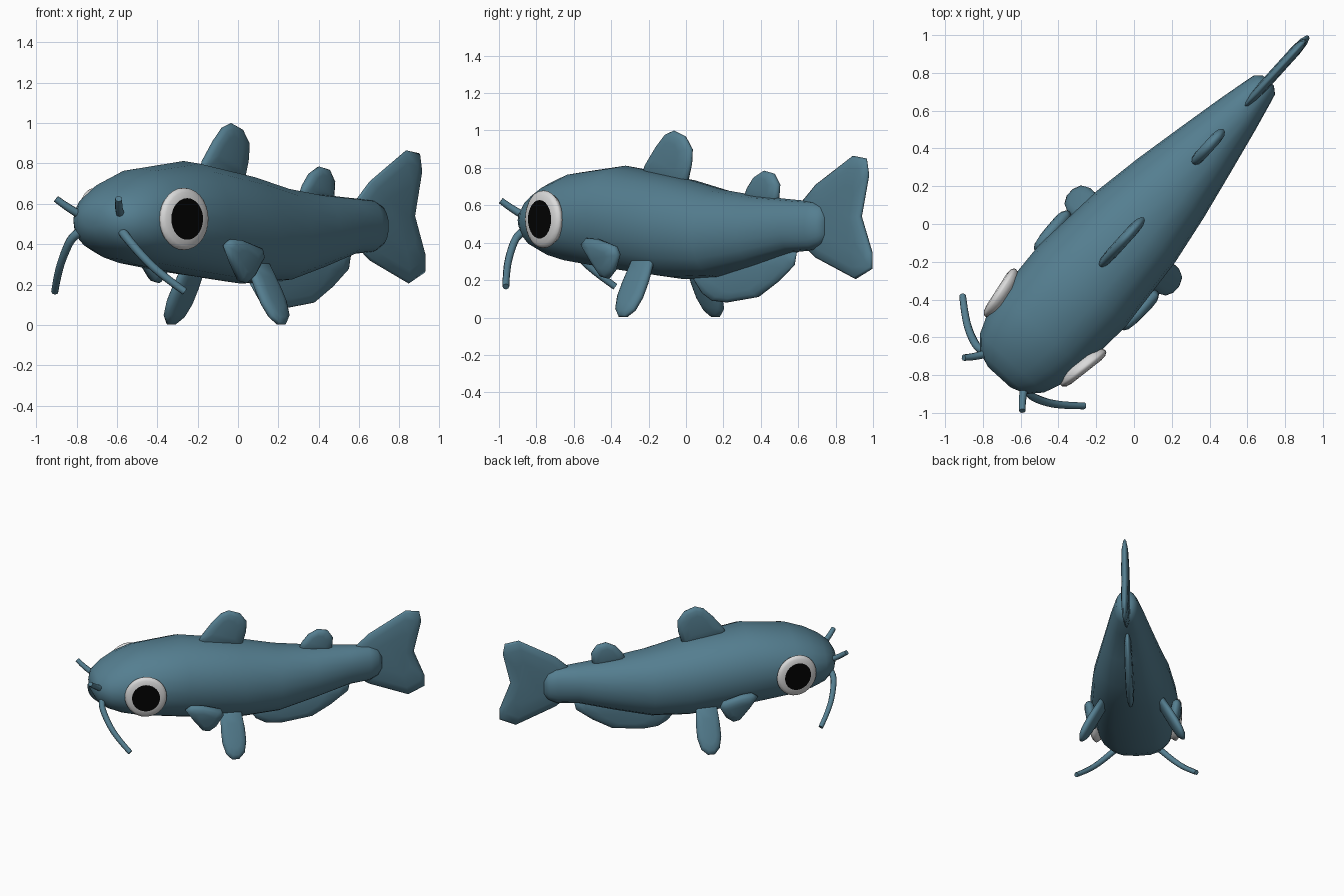
import bpy, bmesh, math
from mathutils import Vector, Matrix

old = bpy.data.objects.get("Cube")
if old:
    bpy.data.objects.remove(old)

# The fish is built along its own x axis (nose at -x), then turned diagonally
PLACE = Matrix.Rotation(math.radians(47.8), 4, 'Z') @ Matrix.Translation((0, -0.017, 0))


def material(name, rgb, rough=0.6):
    m = bpy.data.materials.new(name)
    m.use_nodes = True
    m.diffuse_color = (*rgb, 1)
    node = m.node_tree.nodes["Principled BSDF"]
    node.inputs["Base Color"].default_value = (*rgb, 1)
    node.inputs["Roughness"].default_value = rough
    return m


SKIN = material("slate_blue_skin", (0.09, 0.21, 0.28))
WHITE = material("eye_white", (0.7, 0.7, 0.7))
BLACK = material("pupil_black", (0.001, 0.001, 0.001))


def loft(name, rings, mats=(SKIN,), last_cap_mat=0):
    """Skin a list of equal-sized point rings and close both ends."""
    bm = bmesh.new()
    loops = [[bm.verts.new(PLACE @ Vector(p)) for p in ring] for ring in rings]
    n = len(loops[0])
    for a, b in zip(loops, loops[1:]):
        for i in range(n):
            j = (i + 1) % n
            bm.faces.new((a[i], a[j], b[j], b[i])).smooth = True
    bm.faces.new(loops[0][::-1]).smooth = True
    cap = bm.faces.new(loops[-1])
    cap.smooth = last_cap_mat == 0
    cap.material_index = last_cap_mat
    bmesh.ops.recalc_face_normals(bm, faces=bm.faces)
    mesh = bpy.data.meshes.new(name)
    bm.to_mesh(mesh)
    bm.free()
    for m in mats:
        mesh.materials.append(m)
    ob = bpy.data.objects.new(name, mesh)
    bpy.context.collection.objects.link(ob)
    return ob


def fin(name, outline, half, origin=(0, 0, 0), u=(1, 0, 0), v=(0, 0, 1)):
    """Lens-shaped fin from a flat outline in the plane of u and v."""
    o, u, v = Vector(origin), Vector(u).normalized(), Vector(v).normalized()
    w = u.cross(v).normalized()
    pts = [Vector(p) for p in outline]
    mid = sum(pts, Vector((0, 0))) / len(pts)
    rings = []
    for scale, h in ((0.5, -1), (0.8, -0.8), (0.96, -0.4), (1, 0), (0.96, 0.4), (0.8, 0.8), (0.5, 1)):
        flat = [mid + (p - mid) * scale for p in pts]
        rings.append([o + u * p.x + v * p.y + w * h * half for p in flat])
    return loft(name, rings)


def whisker(name, pts, radius):
    cu = bpy.data.curves.new(name, 'CURVE')
    cu.dimensions = '3D'
    cu.bevel_depth = radius
    cu.bevel_resolution = 2
    cu.use_fill_caps = True
    sp = cu.splines.new('NURBS')
    sp.points.add(len(pts) - 1)
    for k, p in enumerate(pts):
        sp.points[k].co = (*(PLACE @ Vector(p)), 1)
        sp.points[k].radius = 1 - 0.25 * k / (len(pts) - 1)
    sp.use_endpoint_u = True
    sp.order_u = 3
    sp.resolution_u = 5
    cu.materials.append(SKIN)
    bpy.context.collection.objects.link(bpy.data.objects.new(name, cu))


# Body: station, half width, bottom, top
STATIONS = [(-1.08, 0.08, 0.48, 0.57), (-1.05, 0.165, 0.42, 0.62), (-0.98, 0.23, 0.365, 0.675),
            (-0.88, 0.27, 0.325, 0.73), (-0.75, 0.298, 0.295, 0.775), (-0.42, 0.315, 0.25, 0.812),
            (0, 0.28, 0.205, 0.745), (0.27, 0.235, 0.215, 0.685), (0.54, 0.18, 0.28, 0.65),
            (0.8, 0.125, 0.35, 0.63), (0.95, 0.09, 0.36, 0.62), (1.01, 0.075, 0.39, 0.595),
            (1.04, 0.04, 0.43, 0.55)]
SIDES = 20


def section(x, w, lo, hi):
    """Oval ring, fuller towards the belly."""
    ring = []
    for i in range(SIDES):
        a = 2 * math.pi * i / SIDES
        c, s = math.cos(a), math.sin(a)
        full = 0.7 if s < 0 else 0.9
        ring.append((x, w * math.copysign(abs(c) ** full, c), (lo + hi) / 2 + (hi - lo) / 2 * s))
    return ring


loft("body", [section(*st) for st in STATIONS])

# Fins along the middle
fin("dorsal_fin", [(-0.3, 0.76), (-0.28, 0.81), (-0.2, 0.91), (-0.13, 0.98), (-0.07, 1.0), (0.01, 0.97),
                   (0.06, 0.9), (0.055, 0.82), (0.02, 0.7)], 0.03)
fin("rear_back_fin", [(0.43, 0.63), (0.46, 0.69), (0.51, 0.75), (0.58, 0.785), (0.65, 0.77),
                      (0.69, 0.71), (0.68, 0.6)], 0.03)
fin("tail_fin", [(0.84, 0.61), (0.95, 0.71), (1.22, 0.865), (1.32, 0.85), (1.335, 0.77), (1.28, 0.54),
                 (1.36, 0.34), (1.36, 0.26), (1.24, 0.205), (0.95, 0.32), (0.84, 0.4)], 0.028)
fin("belly_fin", [(0.03, 0.25), (0.13, 0.13), (0.2, 0.09), (0.31, 0.08), (0.54, 0.11), (0.68, 0.19),
                  (0.8, 0.28), (0.82, 0.37)], 0.028)

# Paired parts
for side, label in ((-1, "left"), (1, "right")):
    fin(label + "_pectoral_fin",
        [(-0.46, 0.4), (-0.42, 0.43), (-0.34, 0.425), (-0.2, 0.385), (-0.18, 0.34), (-0.23, 0.25),
         (-0.28, 0.21), (-0.33, 0.22), (-0.4, 0.31)],
        0.038, (0, side * 0.275, 0), (1, side * 0.07, 0), (0, side * 0.16, 1))
    fin(label + "_pelvic_fin",
        [(-0.08, 0), (-0.09, 0.15), (-0.09, 0.24), (-0.07, 0.32), (-0.03, 0.362), (0.02, 0.362),
         (0.065, 0.32), (0.085, 0.24), (0.085, 0.15), (0.07, 0)],
        0.03, (-0.1, side * 0.2, 0.32), (1, 0, 0), (0, side * 0.17, -0.31))

    # Eye: shallow white rim with a black front face
    out = Vector((-0.17, side, 0)).normalized()
    along = out.cross(Vector((0, 0, 1))).normalized()
    up = along.cross(out)
    centre = Vector((-0.745, side * 0.298, 0.525))
    rings = []
    for r, h in ((0.13, -0.04), (0.15, -0.005), (0.148, 0.007), (0.13, 0.02), (0.1, 0.025)):
        rings.append([centre + out * h + (along * math.cos(a) + up * math.sin(a) * 1.03) * r
                      for a in (2 * math.pi * i / 28 for i in range(28))])
    loft(label + "_eye", rings, (WHITE, BLACK), 1)

    whisker(label + "_long_whisker",
            [(-1.0, side * 0.1, 0.48), (-1.05, side * 0.16, 0.46), (-1.02, side * 0.26, 0.345),
             (-0.965, side * 0.35, 0.245), (-0.89, side * 0.435, 0.165)], 0.024)
    whisker(label + "_short_whisker",
            [(-1.0, side * 0.12, 0.53), (-1.07, side * 0.15, 0.56), (-1.13, side * 0.21, 0.625)], 0.023)
